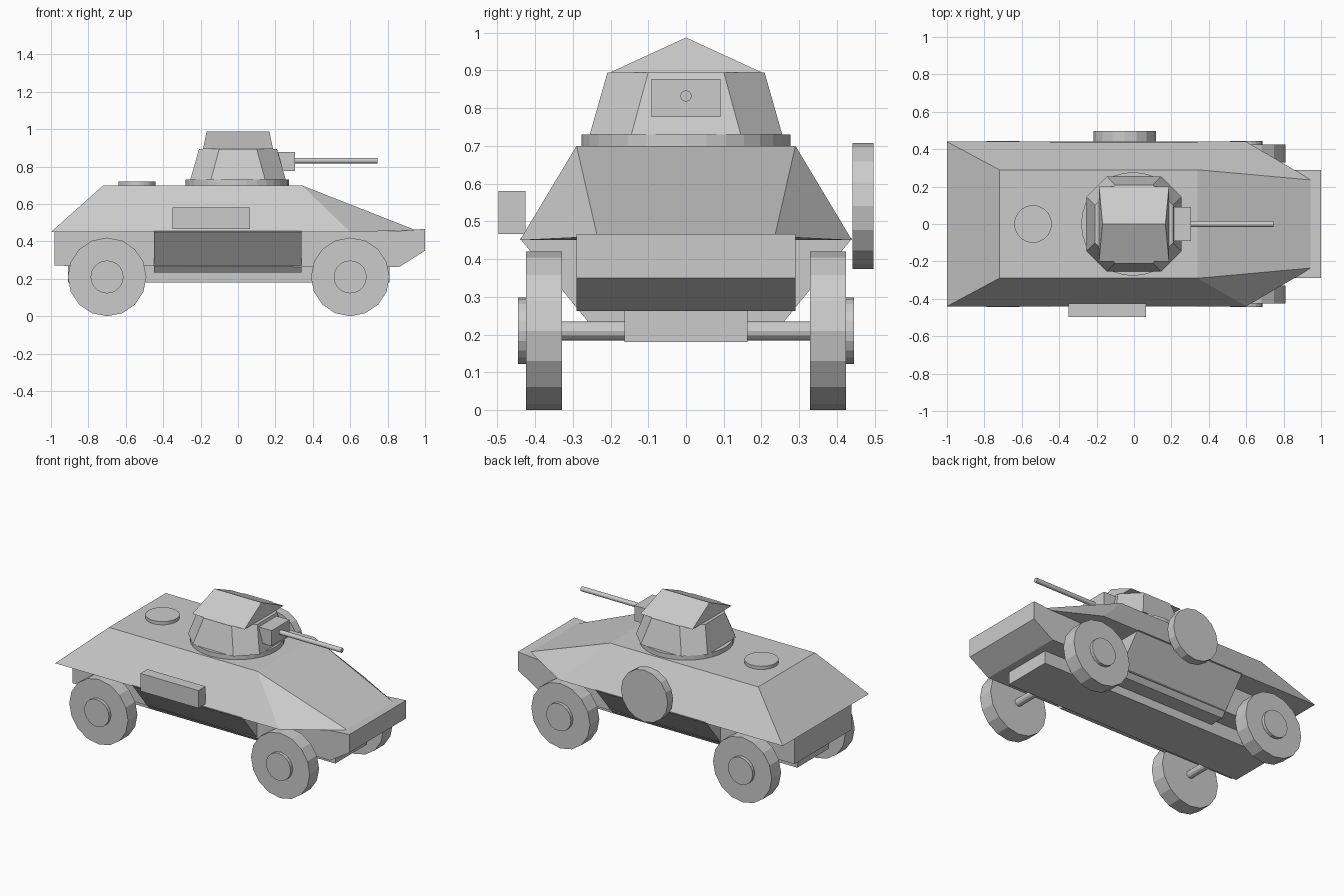
import bpy
import bmesh
from math import pi
from mathutils import Matrix

cube = bpy.data.objects.get("Cube")
if cube:
    bpy.data.objects.remove(cube, do_unlink=True)

grey = bpy.data.materials.new("armour_grey")
grey.use_nodes = True
colour = (0.6, 0.6, 0.6, 1)
grey.diffuse_color = colour
grey.node_tree.nodes["Principled BSDF"].inputs["Base Color"].default_value = colour


def finish(name, bm):
    bmesh.ops.recalc_face_normals(bm, faces=bm.faces[:])
    mesh = bpy.data.meshes.new(name)
    bm.to_mesh(mesh)
    bm.free()
    mesh.materials.append(grey)
    obj = bpy.data.objects.new(name, mesh)
    bpy.context.collection.objects.link(obj)
    return obj


def box(name, x, y, z):
    """Box from (low, high) ranges."""
    bm = bmesh.new()
    bmesh.ops.create_cube(bm, size=1)
    for v in bm.verts:
        for i, (low, high) in enumerate((x, y, z)):
            v.co[i] = high if v.co[i] > 0 else low
    return finish(name, bm)


def cylinder(name, centre, radius, length, axis="Z", sides=16):
    bm = bmesh.new()
    bmesh.ops.create_cone(bm, cap_ends=True, segments=sides,
                          radius1=radius, radius2=radius, depth=length)
    turn = {"X": Matrix.Rotation(pi / 2, 4, "Y"),
            "Y": Matrix.Rotation(pi / 2, 4, "X"),
            "Z": Matrix.Identity(4)}[axis]
    bm.transform(Matrix.Translation(centre) @ turn)
    return finish(name, bm)


def loft(name, start, end):
    """Solid between two matching rings of points."""
    bm = bmesh.new()
    a = [bm.verts.new(p) for p in start]
    b = [bm.verts.new(p) for p in end]
    bm.faces.new(a)
    bm.faces.new(b)
    for i in range(len(a)):
        j = (i + 1) % len(a)
        bm.faces.new((a[i], a[j], b[j], b[i]))
    return finish(name, bm)


def octagon(half, flat, z):
    quarter = [(half, flat), (flat, half)]
    ring = []
    for _ in range(4):
        ring += [(x, y, z) for x, y in quarter]
        quarter = [(-y, x) for x, y in quarter]
    return ring


# Upper hull: sloped armour tapering to a pointed glacis
bm = bmesh.new()
right = [bm.verts.new(p) for p in
         ((-1, -.44, .45), (.6, -.44, .45), (.95, -.235, .46), (.34, -.29, .7), (-.72, -.29, .7))]
left = [bm.verts.new((v.co.x, -v.co.y, v.co.z)) for v in right]
for back, nose_base, tip, roof_front, roof_back in (right, left):
    bm.faces.new((back, nose_base, roof_front, roof_back))
    bm.faces.new((nose_base, tip, roof_front))
for i, j in ((0, 4), (4, 3), (3, 2), (2, 1), (1, 0)):
    bm.faces.new((right[i], right[j], left[j], left[i]))
finish("upper_hull", bm)

# Lower hull with its upturned nose
side = [(-.98, .27), (-.98, .45), (.85, .455), (1, .467), (1, .35), (.86, .262)]
loft("lower_hull", [(x, -.29, z) for x, z in side], [(x, .29, z) for x, z in side])

# Flared middle section between the wheels
flare = [(-.44, .455), (.44, .455), (.26, .235), (-.26, .235)]
loft("side_flare", [(-.45, y, z) for y, z in flare], [(.34, y, z) for y, z in flare])

box("chassis", (-.91, .81), (-.163, .163), (.18, .275))

# Running gear
for end, x in (("rear", -.7), ("front", .6)):
    cylinder(end + "_axle", (x, 0, .21), .025, .7, "Y", 12)
    for which, s in (("left", 1), ("right", -1)):
        cylinder(f"{end}_{which}_wheel", (x, s * .376, .21), .21, .096, "Y")
        cylinder(f"{end}_{which}_hub", (x, s * .43, .21), .088, .03, "Y", 20)

# Turret: ring, faceted body and gabled roof
cylinder("turret_ring", (-.005, 0, .713), .277, .034, sides=32)
loft("turret_body", octagon(.255, .145, .73), octagon(.208, .1, .895))
gable = [(-.2, .895, .187), (.2, .895, .187), (0, .987, .168)]
loft("turret_roof", [(-x, y, z) for y, z, x in gable], [(x, y, z) for y, z, x in gable])

# Gun
box("gun_mantlet", (.17, .305), (-.092, .092), (.777, .877))
cylinder("gun_barrel", (.52, 0, .832), .015, .45, "X", 12)

# Fittings
cylinder("rear_hatch", (-.54, 0, .708), .1, .026, sides=32)
box("stowage_box", (-.35, .065), (-.497, -.425), (.466, .58))
cylinder("spare_wheel", (-.05, .469, .541), .167, .056, "Y")
